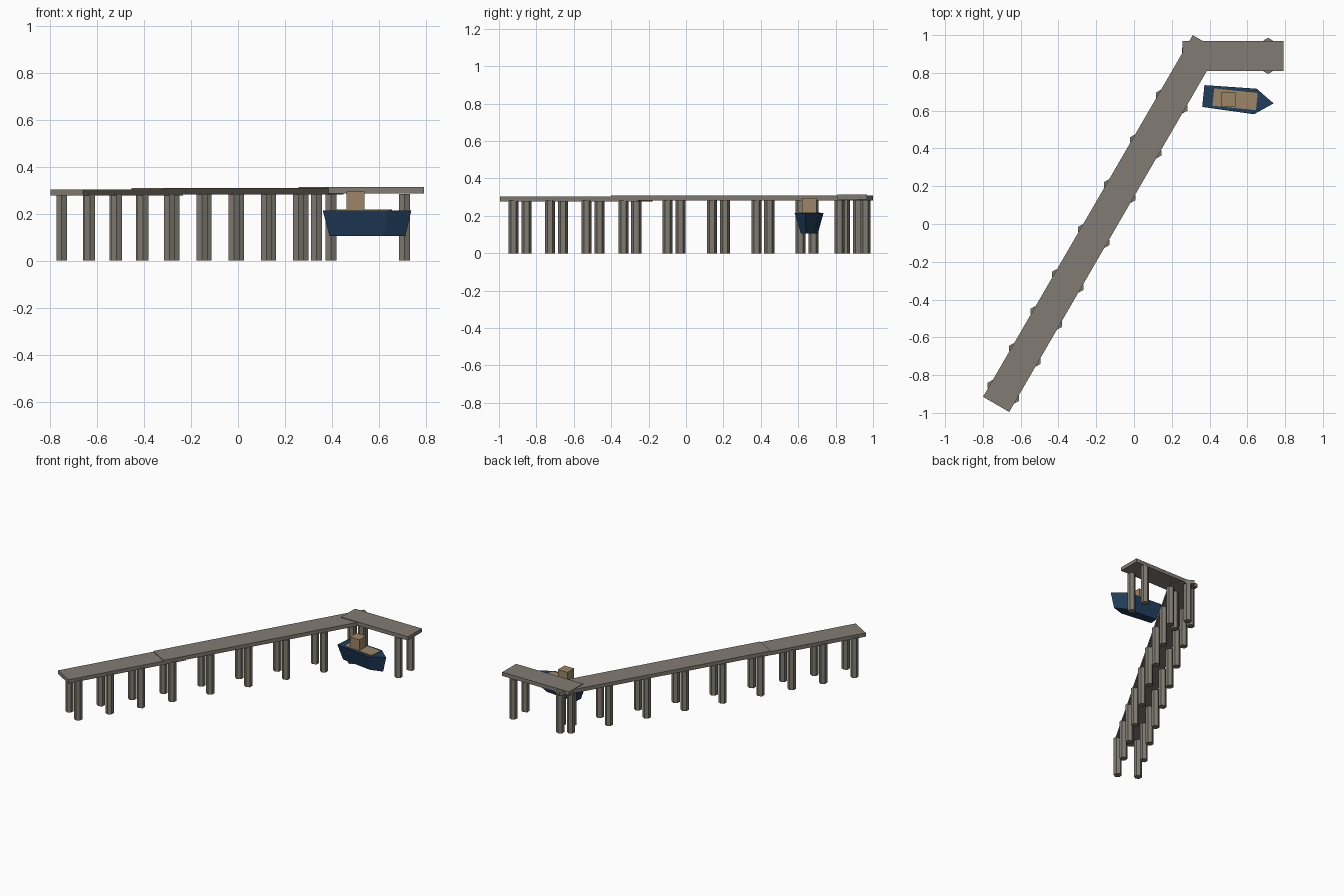
import bpy, bmesh, math
from mathutils import Vector, Matrix

if "Cube" in bpy.data.objects:
    bpy.data.objects.remove(bpy.data.objects["Cube"])


def material(name, rgb):
    m = bpy.data.materials.new(name)
    m.diffuse_color = (*rgb, 1)
    m.use_nodes = True
    m.node_tree.nodes["Principled BSDF"].inputs["Base Color"].default_value = m.diffuse_color
    return m


PLANK = material("weathered plank", (0.222, 0.198, 0.172))
PILE = material("grey pile wood", (0.215, 0.195, 0.163))
NAVY = material("navy paint", (0.015, 0.047, 0.105))
TAN = material("tan wood", (0.33, 0.24, 0.135))


def finish(bm, name, mat):
    bmesh.ops.recalc_face_normals(bm, faces=bm.faces)
    me = bpy.data.meshes.new(name)
    bm.to_mesh(me)
    bm.free()
    me.materials.append(mat)
    ob = bpy.data.objects.new(name, me)
    bpy.context.collection.objects.link(ob)
    return ob


def box(name, center, size, mat, angle=0.0):
    bm = bmesh.new()
    bmesh.ops.create_cube(bm, size=1, matrix=Matrix.Diagonal((*size, 1)))
    ob = finish(bm, name, mat)
    ob.location = center
    ob.rotation_euler.z = angle
    return ob


def pile(name, x, y, top=0.285, r=0.027):
    # hexagonal pile with a corner facing +y
    bm = bmesh.new()
    pts = [(r * math.sin(k * math.pi / 3), r * math.cos(k * math.pi / 3)) for k in range(6)]
    lo = [bm.verts.new((px, py, 0)) for px, py in pts]
    f = bm.faces.new(lo)
    ext = bmesh.ops.extrude_face_region(bm, geom=[f], use_keep_orig=True)
    for v in ext["geom"]:
        if isinstance(v, bmesh.types.BMVert):
            v.co.z = top
    finish(bm, name, PILE).location = (x, y, 0)


# long walkway: two overlapping deck sections along one line
start = Vector((-0.73, -0.955))
angle = math.radians(59.9)
along = Vector((math.cos(angle), math.sin(angle)))
side = Vector((along.y, -along.x))


def deck(name, a, b, z):
    c = start + along * (a + b) / 2
    box(name, (c.x, c.y, z), (b - a, 0.16, 0.027), PLANK, angle)


deck("shore_deck", 0.0, 0.85, 0.2905)
deck("main_deck", 0.688, 2.213, 0.2955)

# pier head platform
box("head_deck", (0.525, 0.89, 0.3), (0.535, 0.158, 0.027), PLANK)

# piles in pairs under the walkway
stations = [0.077 + 0.2265 * i for i in range(4)]
stations += [stations[-1] + 0.274 * i for i in range(1, 6)]
for i, t in enumerate(stations):
    for s in (-1, 1):
        p = start + along * t + side * 0.069 * s
        pile(f"walkway_pile_{i}_{'left' if s < 0 else 'right'}", p.x, p.y)
for x in (0.335, 0.71):
    for s in (-1, 1):
        pile("head_pile", x, 0.89 + 0.069 * s)

# moored boat hull: plan outline lofted between keel and gunwale
outline = [(-0.187, -0.058), (0.09, -0.068), (0.187, 0), (0.09, 0.068), (-0.187, 0.058)]
boat_angle = math.radians(-6)
bm = bmesh.new()
rings = []
for z, sx, sy in ((0.105, 0.86, 0.52), (0.215, 1, 1)):
    rings.append([bm.verts.new((x * sx, y * sy, z)) for x, y in outline])
bm.faces.new(rings[0])
bm.faces.new(rings[1])
for k in range(5):
    n = (k + 1) % 5
    bm.faces.new((rings[0][k], rings[0][n], rings[1][n], rings[1][k]))
hull = finish(bm, "boat_hull", NAVY)
hull.location = (0.553, 0.658, 0)
hull.rotation_euler.z = boat_angle

# boat deck and cabin
box("boat_deck", (0.535, 0.66, 0.214), (0.232, 0.092, 0.01), TAN, boat_angle)
box("boat_cabin", (0.5, 0.658, 0.256), (0.077, 0.077, 0.08), TAN)
